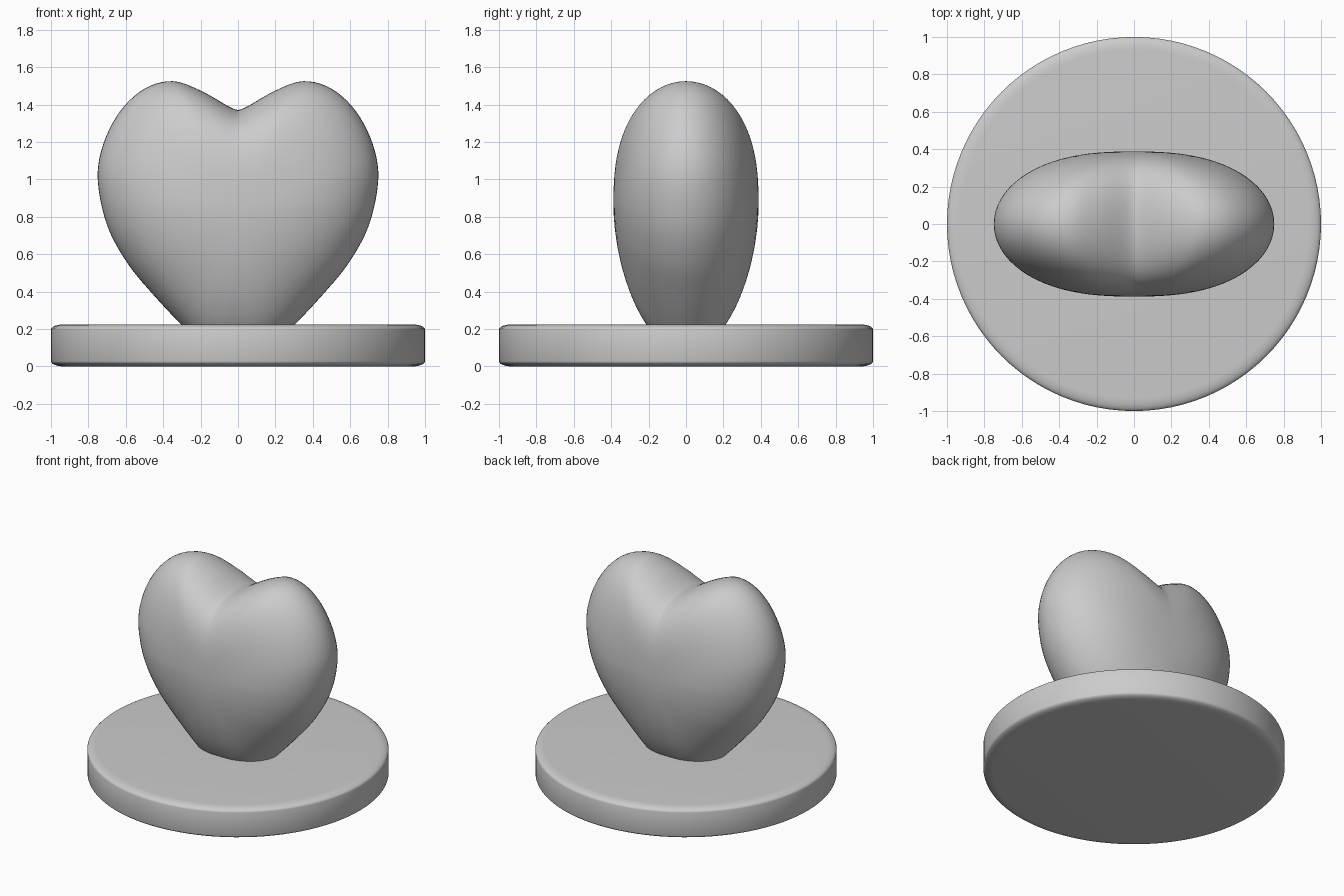
import bpy, bmesh, math
from mathutils import Vector

cube = bpy.data.objects.get("Cube")
if cube:
    bpy.data.objects.remove(cube, do_unlink=True)

grey = bpy.data.materials.new("plain grey")
grey.use_nodes = True
grey.diffuse_color = (0.6, 0.6, 0.6, 1)
grey.node_tree.nodes["Principled BSDF"].inputs["Base Color"].default_value = grey.diffuse_color


def finish(name, bm):
    bmesh.ops.remove_doubles(bm, verts=bm.verts, dist=0.0001)
    bmesh.ops.recalc_face_normals(bm, faces=bm.faces)
    mesh = bpy.data.meshes.new(name)
    bm.to_mesh(mesh)
    bm.free()
    mesh.materials.append(grey)
    obj = bpy.data.objects.new(name, mesh)
    bpy.context.collection.objects.link(obj)
    bpy.ops.object.select_all(action='DESELECT')
    obj.select_set(True)
    bpy.context.view_layer.objects.active = obj
    bpy.ops.object.shade_smooth_by_angle(angle=math.radians(40))
    return obj


def spline(points, steps):
    """Smooth curve through the points, without the last one."""
    pts = [Vector(p) for p in points]
    ext = [2 * pts[0] - pts[1]] + pts + [2 * pts[-1] - pts[-2]]
    out = []
    for a, b, c, d in zip(ext, ext[1:], ext[2:], ext[3:]):
        for i in range(steps):
            t = i / steps
            out.append(0.5 * (2 * b + (c - a) * t + (2 * a - 5 * b + 4 * c - d) * t**2
                              + (3 * b - a - 3 * c + d) * t**3))
    return out


# Round base: turned disc with softly rounded rims
HEIGHT, SEGMENTS = 0.225, 96
RIM_X, RIM_Z = 0.07, 0.028
quarter = [math.pi / 2 * i / 6 for i in range(7)]
lower = [(1 - RIM_X + RIM_X * math.sin(a), RIM_Z * (1 - math.cos(a))) for a in quarter]
upper = [(r, HEIGHT - z) for r, z in reversed(lower)]
bm = bmesh.new()
rings = [[bm.verts.new((r * math.cos(k * math.tau / SEGMENTS), r * math.sin(k * math.tau / SEGMENTS), z))
          for k in range(SEGMENTS)] for r, z in lower + upper]
for low, high in zip(rings, rings[1:]):
    for k in range(SEGMENTS):
        n = (k + 1) % SEGMENTS
        bm.faces.new((low[k], low[n], high[n], high[k]))
bm.faces.new(rings[0])
bm.faces.new(rings[-1])
finish("round_base", bm)

# Heart: an outline swelling to a rounded dome at front and back
half = spline([(0, 1.37), (0.05, 1.39), (0.2, 1.475), (0.35, 1.525), (0.5, 1.485), (0.63, 1.365),
               (0.72, 1.19), (0.75, 1.0), (0.7, 0.755), (0.59, 0.55), (0.45, 0.38), (0.3, 0.22),
               (0.2, 0.13), (0.1, 0.085), (0, 0.08)], 5)
outline = half + [Vector((0, 0.08))] + [Vector((-p.x, p.y)) for p in reversed(half[1:])]
CENTRE, DEPTH, MEAN_RADIUS, LAYERS = Vector((0, 0.86)), 0.388, 0.75, 20


def dome_point(p, s, side):
    arm = p - CENTRE
    way = arm.normalized()
    # The notch fades out towards the middle of the dome
    flat = CENTRE + s * (way * MEAN_RADIUS).lerp(arm, s)
    fullness = 2.5 + 0.7 * min(way.y, 0)
    return (flat.x, side * DEPTH * math.sqrt(max(0, 1 - s**fullness)), flat.y)


bm = bmesh.new()
for side in (-1, 1):
    pole = bm.verts.new((0, side * DEPTH, CENTRE.y))
    layers = [[bm.verts.new(dome_point(p, math.sin(math.pi / 2 * i / LAYERS), side)) for p in outline]
              for i in range(1, LAYERS + 1)]
    for k in range(len(outline)):
        n = (k + 1) % len(outline)
        bm.faces.new((pole, layers[0][k], layers[0][n]))
        for a, b in zip(layers, layers[1:]):
            bm.faces.new((a[k], b[k], b[n], a[n]))
finish("heart", bm)
